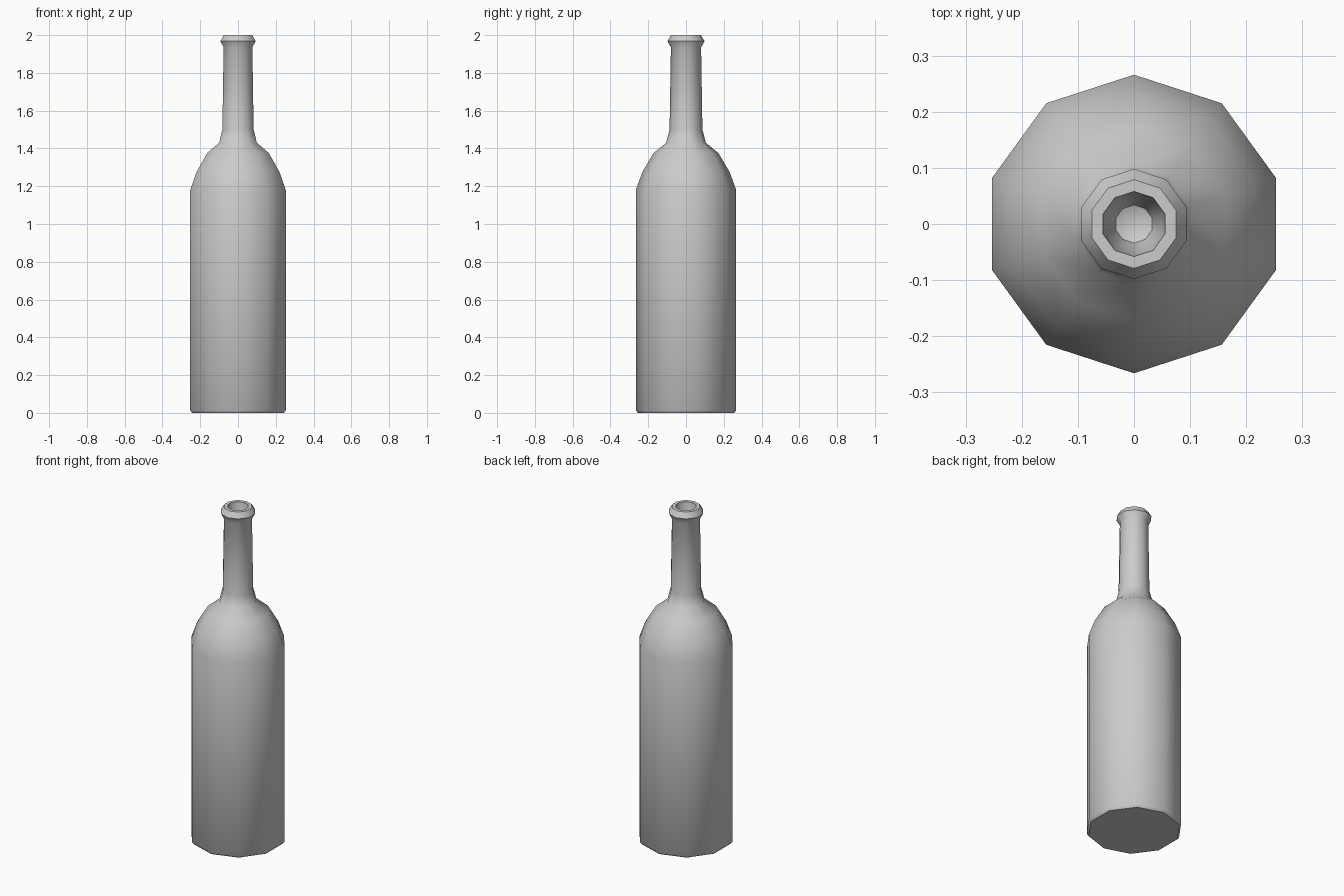
import bpy, bmesh
from math import radians, sin, cos, pi

if "Cube" in bpy.data.objects:
    bpy.data.objects.remove(bpy.data.objects["Cube"])

SIDES = 10
# outer wall from the base up, over the rim, then down into the mouth (radius, height)
PROFILE = [
    (0.255, 0.0), (0.266, 0.014), (0.266, 1.18),         # base and body
    (0.231, 1.275), (0.172, 1.375), (0.105, 1.43),       # shoulder
    (0.087, 1.50), (0.080, 1.935),                       # neck
    (0.098, 1.968), (0.079, 2.0),                        # lip
    (0.058, 2.0), (0.050, 1.93), (0.034, 1.88),          # mouth recess
]

bm = bmesh.new()
rings = []
for r, z in PROFILE:
    angles = [pi / 2 + 2 * pi * i / SIDES for i in range(SIDES)]
    rings.append([bm.verts.new((r * cos(a), r * sin(a), z)) for a in angles])

# walls between neighbouring rings
for low, high in zip(rings, rings[1:]):
    for i in range(SIDES):
        j = (i + 1) % SIDES
        bm.faces.new((low[i], low[j], high[j], high[i]))

# flat base and rounded floor of the mouth
bm.faces.new(rings[0][::-1])
floor = bm.verts.new((0, 0, 1.865))
for i in range(SIDES):
    bm.faces.new((rings[-1][i], rings[-1][(i + 1) % SIDES], floor))

mesh = bpy.data.meshes.new("bottle")
bm.to_mesh(mesh)
bm.free()
bottle = bpy.data.objects.new("bottle", mesh)
bpy.context.collection.objects.link(bottle)

# smooth sides, crisp base and rim
bpy.context.view_layer.objects.active = bottle
bottle.select_set(True)
bpy.ops.object.shade_smooth_by_angle(angle=radians(44))
